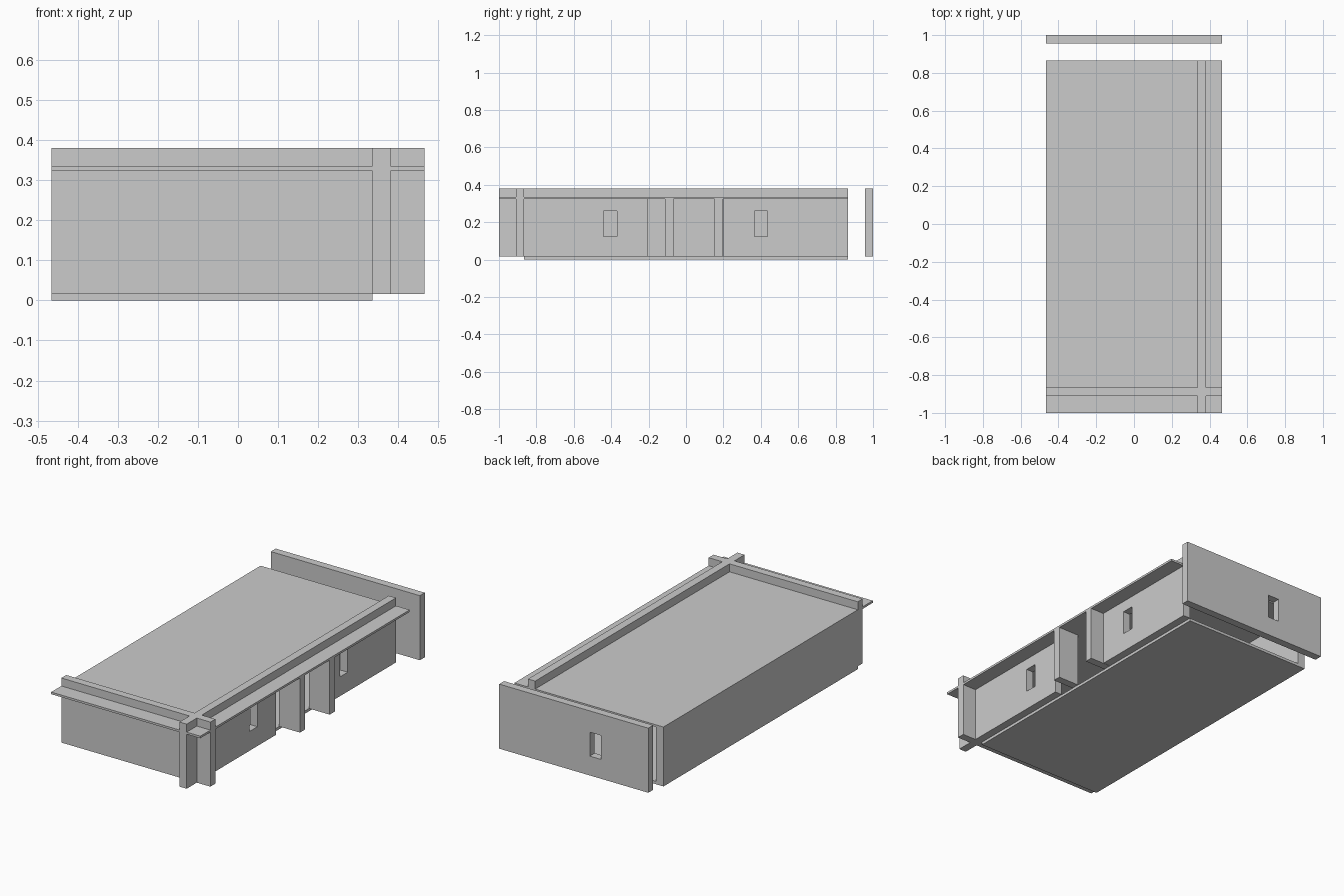
import bpy

if "Cube" in bpy.data.objects:
    bpy.data.objects.remove(bpy.data.objects["Cube"])

# Shared levels and lines
L, R = -0.465, 0.465          # overall x extent
WX0, WX1 = 0.335, 0.38        # side wall faces
WY0, WY1 = -0.91, -0.866      # front wall faces
BACK = 0.865                  # open rear edge of the body
BASE, EAVE, ROOF, TOP = 0.016, 0.323, 0.335, 0.38
SILL, HEAD = 0.125, 0.26      # window heights


def box(name, x, y, z):
    """Box from (min, max) pairs on each axis."""
    bpy.ops.mesh.primitive_cube_add(size=1, location=[(a + b) / 2 for a, b in (x, y, z)])
    ob = bpy.context.object
    ob.name = name
    ob.scale = [b - a for a, b in (x, y, z)]
    bpy.ops.object.transform_apply(location=False, rotation=False, scale=True)
    return ob


def cut(ob, x, y, z):
    """Cut a box-shaped hole and discard the cutter."""
    cutter = box("cutter", x, y, z)
    cutter.hide_render = True
    mod = ob.modifiers.new("hole", 'BOOLEAN')
    mod.operation, mod.solver, mod.object = 'DIFFERENCE', 'EXACT', cutter
    bpy.context.view_layer.objects.active = ob
    bpy.ops.object.modifier_apply(modifier=mod.name)
    bpy.data.objects.remove(cutter, do_unlink=True)


# Floor, party wall on the left, and the roof slab with its overhang
box("floor", (L, WX0), (WY1, BACK), (0, BASE))
box("left_wall", (L, L + 0.045), (WY1, BACK), (BASE, EAVE))
box("roof_slab", (L, R), (-1, BACK), (EAVE, ROOF))

# Front wall rises into a parapet and runs past the corner as a fin
box("front_wall", (L, R), (WY0, WY1), (BASE, TOP))

# Side wall with two windows and a central entrance
side = box("side_wall", (WX0, WX1), (-1, BACK), (BASE, TOP))
for y in (-0.405, 0.4):
    cut(side, (WX0 - 0.1, WX1 + 0.1), (y - 0.035, y + 0.035), (SILL, HEAD))
cut(side, (WX0 - 0.1, WX1 + 0.1), (-0.202, 0.2), (BASE - 0.1, EAVE))

# Entrance fins under the overhang
for i, y in enumerate((-0.112, 0.153)):
    box(f"entrance_fin_{i + 1}", (WX0, R), (y, y + 0.045), (BASE, EAVE))

# Detached rear wall with one window
rear = box("rear_wall", (L, R), (0.956, 1), (BASE, TOP))
cut(rear, (-0.17, -0.1), (0.9, 1.1), (SILL, HEAD))
